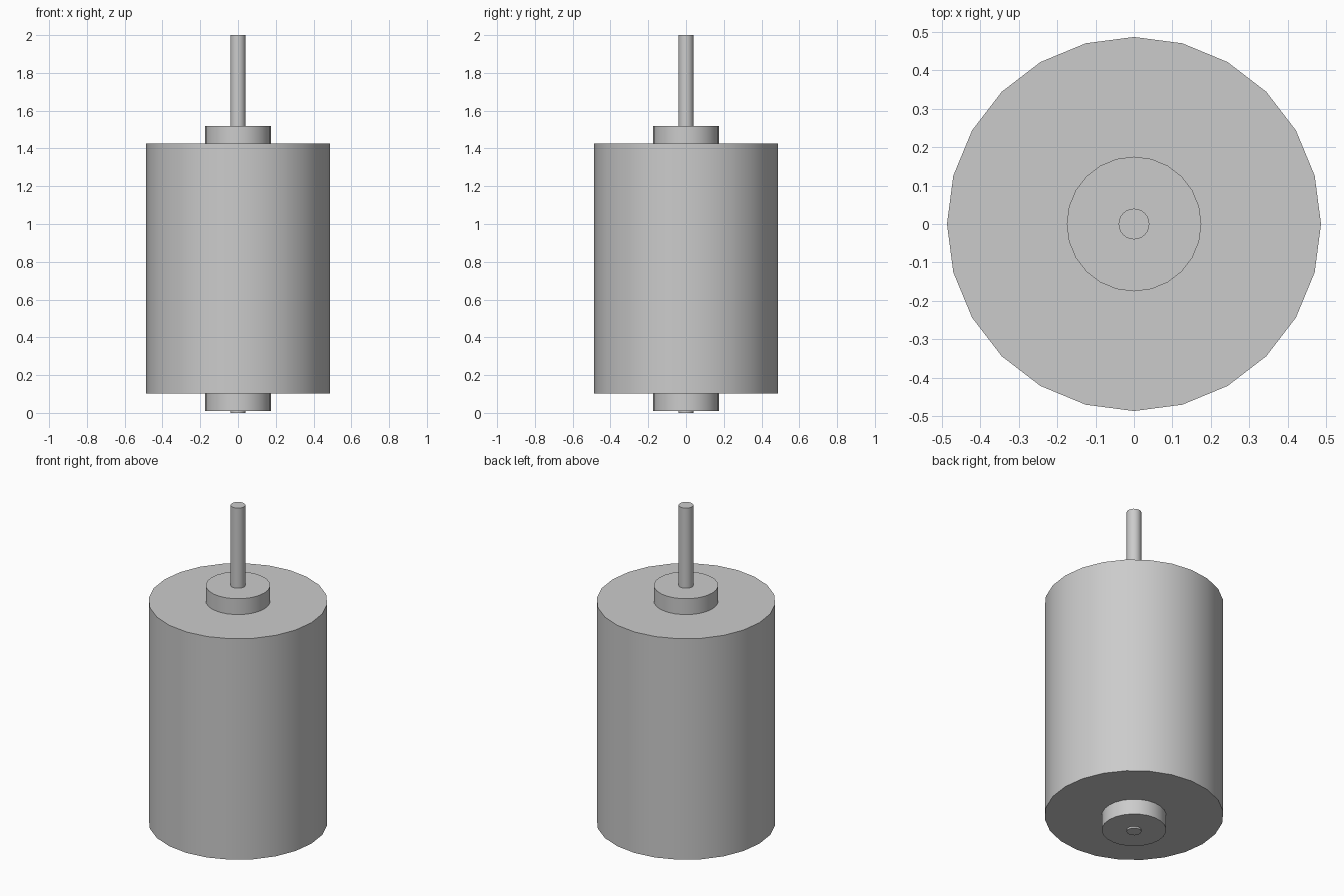
import bpy
import math

cube = bpy.data.objects.get("Cube")
if cube:
    bpy.data.objects.remove(cube, do_unlink=True)

# Single plain metal colour
COLOUR = (0.6, 0.6, 0.6, 1.0)
metal = bpy.data.materials.new("light_grey_metal")
metal.use_nodes = True
metal.diffuse_color = COLOUR
metal.node_tree.nodes["Principled BSDF"].inputs["Base Color"].default_value = COLOUR


def cylinder(name, radius, bottom, top):
    """Upright smooth-sided cylinder spanning bottom to top."""
    bpy.ops.mesh.primitive_cylinder_add(
        vertices=24, radius=radius, depth=top - bottom,
        location=(0, 0, (bottom + top) / 2))
    part = bpy.context.object
    part.name = name
    part.data.materials.append(metal)
    bpy.ops.object.shade_smooth_by_angle(angle=math.radians(30))
    return part


# Motor housing, bearing bosses at both ends, and the through shaft
cylinder("motor_housing", 0.486, 0.102, 1.425)
cylinder("lower_bearing_boss", 0.175, 0.01, 0.102)
cylinder("upper_bearing_boss", 0.175, 1.425, 1.52)
cylinder("shaft", 0.04, 0.0, 2.0)
